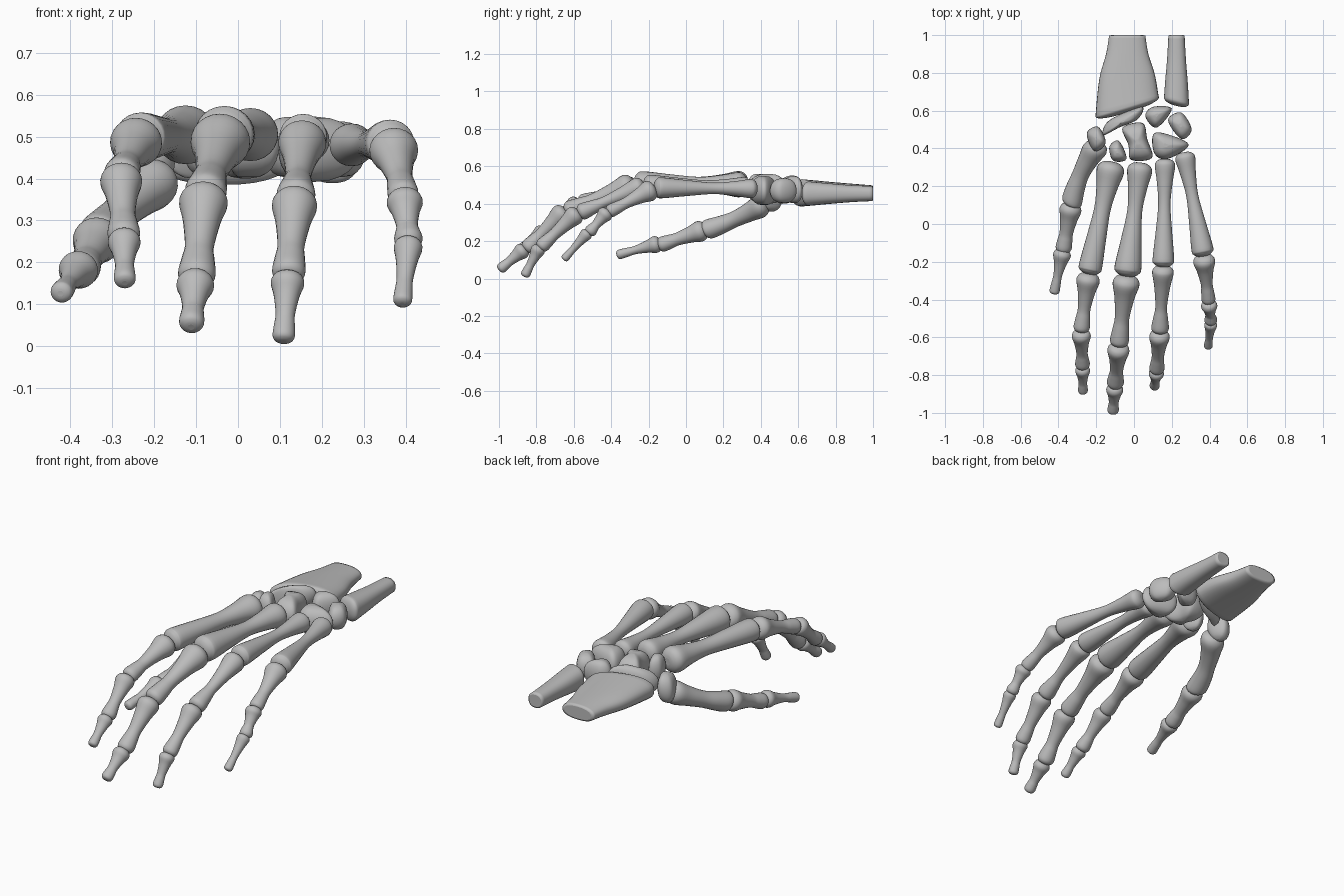
import bpy, bmesh, math
from mathutils import Vector

if "Cube" in bpy.data.objects:
    bpy.data.objects.remove(bpy.data.objects["Cube"])

mat = bpy.data.materials.new("bone_grey")
mat.diffuse_color = (0.5, 0.5, 0.5, 1)
mat.use_nodes = True
mat.node_tree.nodes["Principled BSDF"].inputs["Base Color"].default_value = mat.diffuse_color
SEG = 24


def skin(name, rings):
    """Skin a list of closed rings, cap both ends, shade smooth."""
    bm = bmesh.new()
    rows = [[bm.verts.new(p) for p in ring] for ring in rings]
    n = len(rows[0])
    for a, b in zip(rows, rows[1:]):
        for i in range(n):
            j = (i + 1) % n
            bm.faces.new((a[i], a[j], b[j], b[i]))
    bm.faces.new(rows[0])
    bm.faces.new(rows[-1])
    bmesh.ops.recalc_face_normals(bm, faces=bm.faces[:])
    for f in bm.faces:
        f.smooth = len(f.verts) == 4
    me = bpy.data.meshes.new(name)
    bm.to_mesh(me)
    bm.free()
    me.materials.append(mat)
    ob = bpy.data.objects.new(name, me)
    bpy.context.collection.objects.link(ob)


def catmull(p0, p1, p2, p3, t):
    return 0.5 * (2 * p1 + (p2 - p0) * t + (2 * p0 - 5 * p1 + 4 * p2 - p3) * t * t
                  + (3 * p1 - p0 - 3 * p2 + p3) * t ** 3)


def spline(pts, steps, closed=False):
    pts = [Vector(p) for p in pts]
    n = len(pts)
    at = (lambda i: pts[i % n]) if closed else (lambda i: pts[max(0, min(n - 1, i))])
    out = [catmull(at(i - 1), at(i), at(i + 1), at(i + 2), k / steps)
           for i in range(n if closed else n - 1) for k in range(steps)]
    return out if closed else out + [pts[-1]]


def long_bone(name, a, b, r0, rm, r1, waist, bend=(0, 0, 0)):
    """Bone with a rounded base, narrow shaft and rounded head."""
    a, b, bend = Vector(a), Vector(b), Vector(bend)
    d = b - a
    side = d.cross(Vector((0, 0, 1))).normalized()
    up = side.cross(d).normalized()
    c0 = min(0.75 * r0 / d.length, 0.26)
    c1 = min(0.75 * r1 / d.length, 0.2)
    cap = [(0, 0.28), (0.1, 0.58), (0.4, 0.88), (1, 1)]
    prof = [(t * c0, r * r0) for t, r in cap]
    prof += [(c0 + 0.4 * (waist - c0), rm + 0.45 * (r0 - rm)), (waist, rm),
             ((waist + 1 - c1) / 2, rm + 0.45 * (r1 - rm))]
    prof += [(1 - t * c1, r * r1) for t, r in reversed(cap)]
    rings = []
    for p in spline([(t, r, 0) for t, r in prof], 4):
        c = a + d * p.x + bend * math.sin(math.pi * p.x)
        angles = [2 * math.pi * k / SEG for k in range(SEG)]
        rings.append([c + p.y * (math.cos(u) * side + 0.96 * math.sin(u) * up) for u in angles])
    skin(name, rings)


def finger(name, joints, radii):
    """Four bones along the joints; shafts and heads follow from the base radii."""
    parts = ["metacarpal", "proximal_phalanx", "middle_phalanx", "distal_phalanx"]
    shaft = [0.6, 0.54, 0.6, 0.58]
    head = [1.0, 0.86, 1.0]
    for i, part in enumerate(parts):
        a, b = Vector(joints[i]), Vector(joints[i + 1])
        r0 = radii[i]
        r1 = radii[i + 1] * head[i] if i < 3 else r0 * 0.67
        lift = Vector((0, 0, 0.01 if i > 1 else 0))
        over = (b - a).normalized() * (0.006 if i < 3 else 0)
        long_bone(f"{name}_{part}", a + lift, b + over, r0, shaft[i] * r0, r1, 0.6 if i else 0.42)


def pebble(name, outline, zc, h, tilt=0):
    """Rounded wrist bone from a top outline; tilt lowers it toward -x."""
    loop = spline([(x, y, 0) for x, y in outline], 6, True)
    mid = sum(loop, Vector()) / len(loop)
    rings = []
    for k in range(13):
        u = math.radians(-86 + 172 * k / 12)
        s = math.cos(u) ** 0.75
        z = zc + h * math.sin(u)
        rings.append([mid + (p - mid) * s + Vector((0, 0, z + tilt * (p.x - mid.x) * s)) for p in loop])
    skin(name, rings)


def forearm(name, xc, zc, slope, sections):
    """Sections: y, half width, half height; the wrist end slopes and is rounded off."""
    rows = spline(sections, 5)
    y0, y1 = sections[0][0], sections[-1][0]
    w1, h1 = sections[-1][1:]
    rows.insert(0, Vector((y0 + 0.003, sections[0][1] * 0.85, sections[0][2] * 0.8)))
    for k in range(1, 7):
        u = math.radians(14.5 * k)
        rows.append(Vector((y1 - 0.03 * math.sin(u), w1 * math.cos(u) ** 0.7, h1 * math.cos(u))))
    rings = []
    for y, w, h in rows:
        lean = slope * min(1, (y0 - y) / (y0 - y1)) ** 3 if y < y0 else 0
        ring = []
        for k in range(32):
            c, s = math.cos(math.pi * k / 16), math.sin(math.pi * k / 16)
            x = w * math.copysign(abs(c) ** 0.85, c)
            ring.append((xc + x, y + lean * x, zc + h * math.copysign(abs(s) ** 0.85, s)))
        rings.append(ring)
    skin(name, rings)


# Fingers
finger("index", [(-.115, .33, .505), (-.238, -.26, .498), (-.28, -.567, .405),
                 (-.272, -.757, .255), (-.27, -.895, .15)], [.073, .062, .05, .039])
finger("middle", [(.035, .325, .505), (-.037, -.272, .505), (-.08, -.642, .36),
                  (-.1, -.855, .155), (-.112, -1, .045)], [.066, .071, .058, .045])
finger("ring", [(.165, .345, .49), (.155, -.222, .5), (.137, -.572, .35),
                (.12, -.78, .165), (.108, -.865, .01)], [.054, .057, .054, .04])
finger("little", [(.265, .38, .48), (.368, -.165, .485), (.396, -.415, .355),
                  (.408, -.52, .242), (.392, -.655, .1)], [.053, .058, .043, .034])

# Thumb
long_bone("thumb_metacarpal", (-.185, .43, .405), (-.335, .095, .255), .064, .045, .056, .5, (-.022, 0, -.012))
long_bone("thumb_proximal_phalanx", (-.33, .11, .265), (-.377, -.15, .175), .058, .036, .043, .6)
long_bone("thumb_distal_phalanx", (-.375, -.135, .19), (-.424, -.37, .125), .047, .023, .027, .58)

# Wrist bones
pebble("trapezium", [(-.25, .48), (-.19, .515), (-.15, .43), (-.21, .385)], .435, .075, .3)
pebble("trapezoid", [(-.13, .41), (-.08, .44), (-.04, .345), (-.11, .335)], .485, .075)
pebble("scaphoid", [(-.165, .47), (-.13, .55), (.04, .62), (.02, .555), (-.08, .51)], .475, .07, .2)
pebble("capitate", [(-.06, .51), (.045, .535), (.07, .45), (.095, .35), (-.015, .34), (-.03, .42)], .48, .08)
pebble("lunate", [(.06, .57), (.1, .62), (.2, .61), (.12, .51)], .475, .072)
pebble("triquetrum", [(.18, .55), (.25, .59), (.305, .5), (.25, .45)], .47, .066)
pebble("hamate", [(.1, .47), (.16, .48), (.29, .42), (.18, .345), (.11, .37)], .47, .078)

# Forearm bones with a flat cut at the back
forearm("radius", -.036, .458, .3, [(.997, .096, .04), (.9, .112, .048), (.78, .147, .058), (.62, .168, .073)])
forearm("ulna", .225, .454, -.25, [(.997, .043, .04), (.87, .05, .046), (.75, .06, .056), (.655, .066, .065)])
